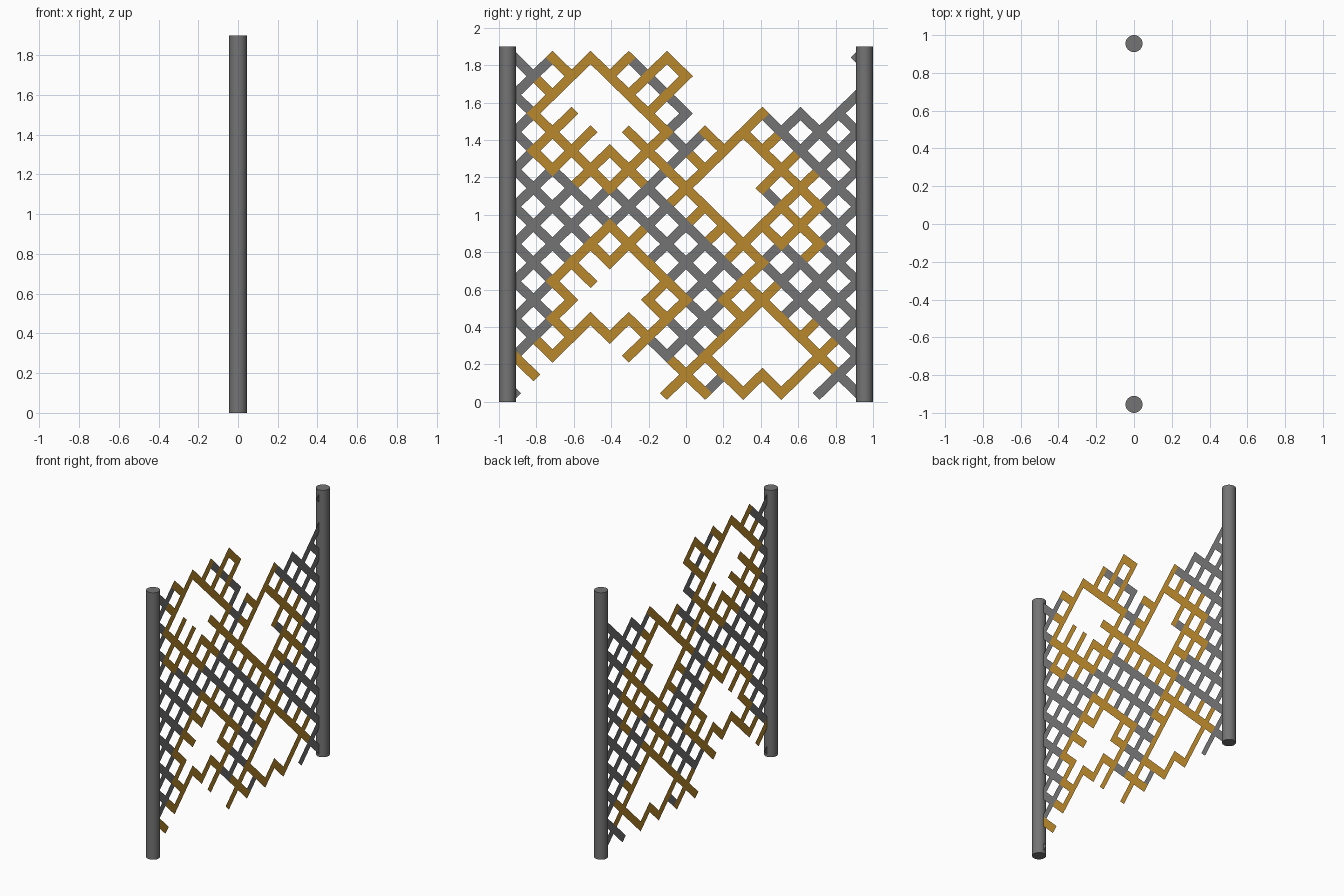
import bpy, bmesh
from mathutils import Vector

if "Cube" in bpy.data.objects:
    bpy.data.objects.remove(bpy.data.objects["Cube"])


def material(name, col):
    m = bpy.data.materials.new(name)
    m.diffuse_color = (*col, 1)
    m.use_nodes = True
    m.node_tree.nodes["Principled BSDF"].inputs["Base Color"].default_value = m.diffuse_color
    return m


steel = material("grey steel", (0.175, 0.175, 0.175))
rust = material("rusty brown", (0.49, 0.25, 0.025))

# Two round posts
for side, label in ((-1, "left"), (1, "right")):
    bpy.ops.mesh.primitive_cylinder_add(vertices=32, radius=0.045, depth=1.9,
                                        location=(0, side * 0.955, 0.95))
    post = bpy.context.object
    post.name = label + "_post"
    post.data.materials.append(steel)
    bpy.ops.object.shade_smooth_by_angle()

# The netting is 18 x 18 cells, one diagonal wire length per cell.
# Four diamond-shaped holes, each with a rusted rim around it.
HOLES = [(-5, 15), (3, 11), (-4, 5), (4, 2)]

# Boxes of cells (first column, last column, first row, last row)
BITES = [(-9, -2, 0, 0), (-8, -2, 1, 1), (-6, -4, 2, 2),        # lower left edge
         (0, 8, 16, 17), (0, 7, 15, 15), (0, 2, 14, 14),        # upper right edge
         (-3, -3, 14, 14), (-4, -4, 13, 13), (-3, -3, 6, 6), (6, 6, 0, 0)]
REMNANTS = [(-7, -7, 14, 14), (-6, -6, 13, 13), (4, 4, 10, 11),
            (-5, -4, 3, 3), (3, 4, 0, 0)]                       # wires left in holes
RUST_SPOTS = [(-1, 0, 0, 1), (-8, -7, 2, 2), (-9, -9, 1, 1), (-8, -8, 12, 12),
              (-2, -1, 17, 17), (-1, -1, 16, 16), (5, 6, 8, 9), (6, 6, 7, 7),
              (3, 3, 6, 6), (2, 2, 5, 5), (-3, -3, 8, 8)]
CLEAN_SPOTS = [(-9, -9, 14, 15), (-5, -4, 10, 10), (-8, -8, 4, 5), (5, 5, 4, 4),
               (1, 1, 3, 3), (0, 0, 2, 2), (1, 1, 0, 0), (4, 4, 10, 10)]


def in_boxes(i, j, boxes):
    return any(a <= i <= b and c <= j <= d for a, b, c, d in boxes)


def near(i, j, centre, r):
    return abs(i + 0.5 - centre[0]) + abs(j + 0.5 - centre[1]) <= r


def is_torn(i, j):
    hole = any(near(i, j, h, 2) for h in HOLES) or in_boxes(i, j, BITES)
    return hole and not in_boxes(i, j, REMNANTS)


def is_rusty(i, j):
    rim = any(near(i, j, h, 4) for h in HOLES) or near(i, j, (-4, 13), 3)
    return (rim or in_boxes(i, j, RUST_SPOTS)) and not in_boxes(i, j, CLEAN_SPOTS)


DY, DZ, Z0 = 0.102, 0.0997, 0.046
U, V = Vector((0, DY, DZ)), Vector((0, DY, -DZ))   # the two wire directions
K = 0.18                                           # half wire width in cells
bm = bmesh.new()


def node(i, j):
    return Vector((0, i * DY, Z0 + j * DZ))


def quad(start, end, across, mat):
    pts = (start - across * K, end - across * K, end + across * K, start + across * K)
    f = bm.faces.new([bm.verts.new(p) for p in pts])
    f.material_index = mat
    f.normal_update()
    if f.normal.x < 0:
        f.normal_flip()


# Wire lengths between crossings, on alternating diagonals
meeting = {(9, 18): [0], (-9, 0): [0]}             # crossings and the wires meeting there
for j in range(18):
    for i in range(-9, 9):
        if is_torn(i, j):
            continue
        mat = int(is_rusty(i, j))
        if (i + j) % 2:
            a, b, along, across = (i, j), (i + 1, j + 1), U, V
        else:
            a, b, along, across = (i, j + 1), (i + 1, j), V, U
        quad(node(*a) + along * K, node(*b) - along * K, across, mat)
        for n in (a, b):
            meeting.setdefault(n, []).append(mat)

# Square crossings, rusty when at least half of their wires are
for n, mats in meeting.items():
    p = node(*n)
    quad(p - U * K, p + U * K, V, int(sum(mats) * 2 >= len(mats)))

bmesh.ops.remove_doubles(bm, verts=bm.verts, dist=0.0005)
mesh = bpy.data.meshes.new("wire_netting")
bm.to_mesh(mesh)
bm.free()
mesh.materials.append(steel)
mesh.materials.append(rust)
bpy.context.collection.objects.link(bpy.data.objects.new("wire_netting", mesh))
